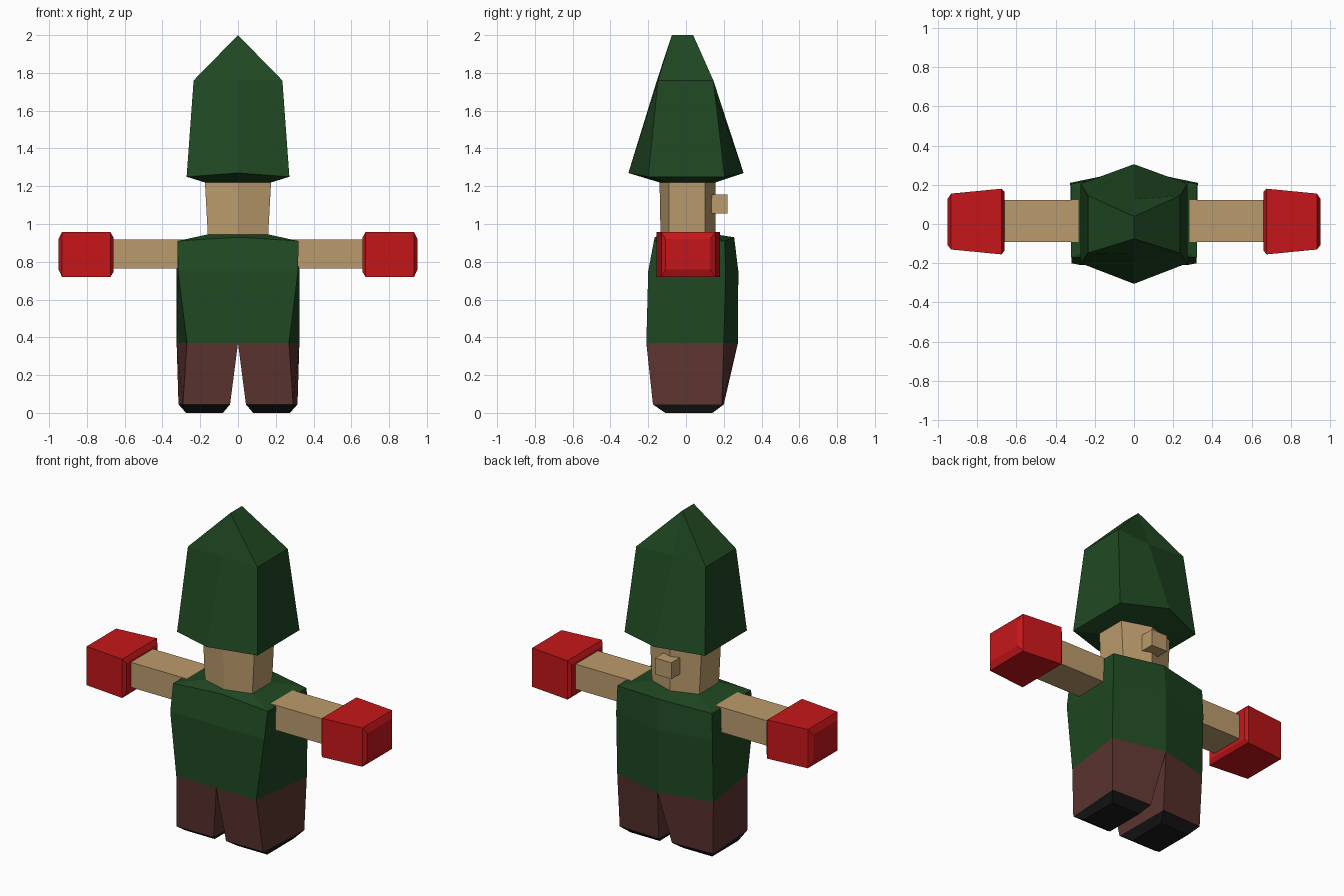
import bpy, bmesh

if "Cube" in bpy.data.objects:
    bpy.data.objects.remove(bpy.data.objects["Cube"])


def material(name, rgb):
    m = bpy.data.materials.new(name)
    m.diffuse_color = (*rgb, 1)
    m.use_nodes = True
    m.node_tree.nodes["Principled BSDF"].inputs["Base Color"].default_value = m.diffuse_color
    return m


GREEN = material("green", (0.014, 0.065, 0.016))
RED = material("red", (0.56, 0.008, 0.010))
SKIN = material("tan", (0.50, 0.33, 0.15))
BROWN = material("brown", (0.11, 0.036, 0.030))
BLACK = material("black", (0.010, 0.010, 0.011))


def loft(name, rings, mat, side=1):
    """Skin a stack of equal-length rings, capping both ends; side=-1 mirrors in x."""
    bm = bmesh.new()
    loops = [[bm.verts.new((x * side, y, z)) for x, y, z in r] for r in rings]
    n = len(loops[0])
    for a, b in zip(loops, loops[1:]):
        for i in range(n):
            j = (i + 1) % n
            bm.faces.new((a[i], a[j], b[j], b[i]))
    bm.faces.new(loops[0])
    bm.faces.new(loops[-1])
    bmesh.ops.remove_doubles(bm, verts=bm.verts, dist=1e-4)
    bmesh.ops.recalc_face_normals(bm, faces=bm.faces)
    me = bpy.data.meshes.new(name)
    bm.to_mesh(me)
    bm.free()
    me.materials.append(mat)
    ob = bpy.data.objects.new(name, me)
    bpy.context.collection.objects.link(ob)
    return ob


def hexagon(x, front, back, mid_front, mid_back, z, mid_z=None, x_back=None):
    """Six-sided ring, symmetric in x, with its own height for the centre points."""
    mz = z if mid_z is None else mid_z
    xb = x if x_back is None else x_back
    return [(0, mid_front, mz), (x, front, z), (xb, back, z),
            (0, mid_back, mz), (-xb, back, z), (-x, front, z)]


def rect_x(x, y0, y1, z0, z1):
    """Rectangle facing along x."""
    return [(x, y0, z0), (x, y1, z0), (x, y1, z1), (x, y0, z1)]


def quad(x0, x1, y0, y1, z):
    """Rectangle facing up."""
    return [(x0, y0, z), (x1, y0, z), (x1, y1, z), (x0, y1, z)]


# Head, with shared rings for the hat underside and the collar
head_top = hexagon(0.175, -0.09, 0.10, -0.14, 0.155, 1.22)
head_base = hexagon(0.16, -0.09, 0.10, -0.135, 0.155, 0.945)
loft("head", [head_base, head_top], SKIN)
loft("nose", [quad(-0.055, 0.055, 0.13, 0.22, z) for z in (1.055, 1.155)], SKIN)

# Hat closing to a short ridge
loft("hat", [
    head_top,
    hexagon(0.272, -0.20, 0.205, -0.305, 0.305, 1.25, 1.27),
    hexagon(0.235, -0.148, 0.145, -0.154, 0.127, 1.76),
    hexagon(0, -0.075, 0.038, -0.075, 0.038, 2.0),
], GREEN)

# Shirt
waist = hexagon(0.27, -0.21, 0.20, -0.21, 0.275, 0.37, x_back=0.325)
loft("shirt", [
    waist,
    hexagon(0.318, -0.20, 0.21, -0.20, 0.277, 0.75, x_back=0.325),
    hexagon(0.32, -0.17, 0.205, -0.165, 0.255, 0.91, 0.93),
    head_base,
], GREEN)

for side, tag in ((1, "right"), (-1, "left")):
    # Trouser leg and shoe
    ankle = [(0.042, -0.175, 0.045), (0.292, -0.175, 0.045),
             (0.315, 0.19, 0.045), (0.045, 0.20, 0.045)]
    hip = [waist[0], waist[1], waist[2], waist[3]]
    loft("trouser_leg_" + tag, [ankle, hip], BROWN, side)
    loft("shoe_" + tag, [quad(0.08, 0.275, -0.11, 0.14, 0), ankle], BLACK, side)

    # Arm and mitten
    loft("arm_" + tag, [rect_x(x, -0.092, 0.122, 0.765, 0.918) for x in (0.28, 0.67)],
         SKIN, side)
    loft("mitten_" + tag, [
        rect_x(0.66, -0.135, 0.165, 0.745, 0.93),
        rect_x(0.675, -0.155, 0.18, 0.72, 0.957),
        rect_x(0.932, -0.13, 0.155, 0.72, 0.957),
        rect_x(0.95, -0.108, 0.128, 0.76, 0.92),
    ], RED, side)
